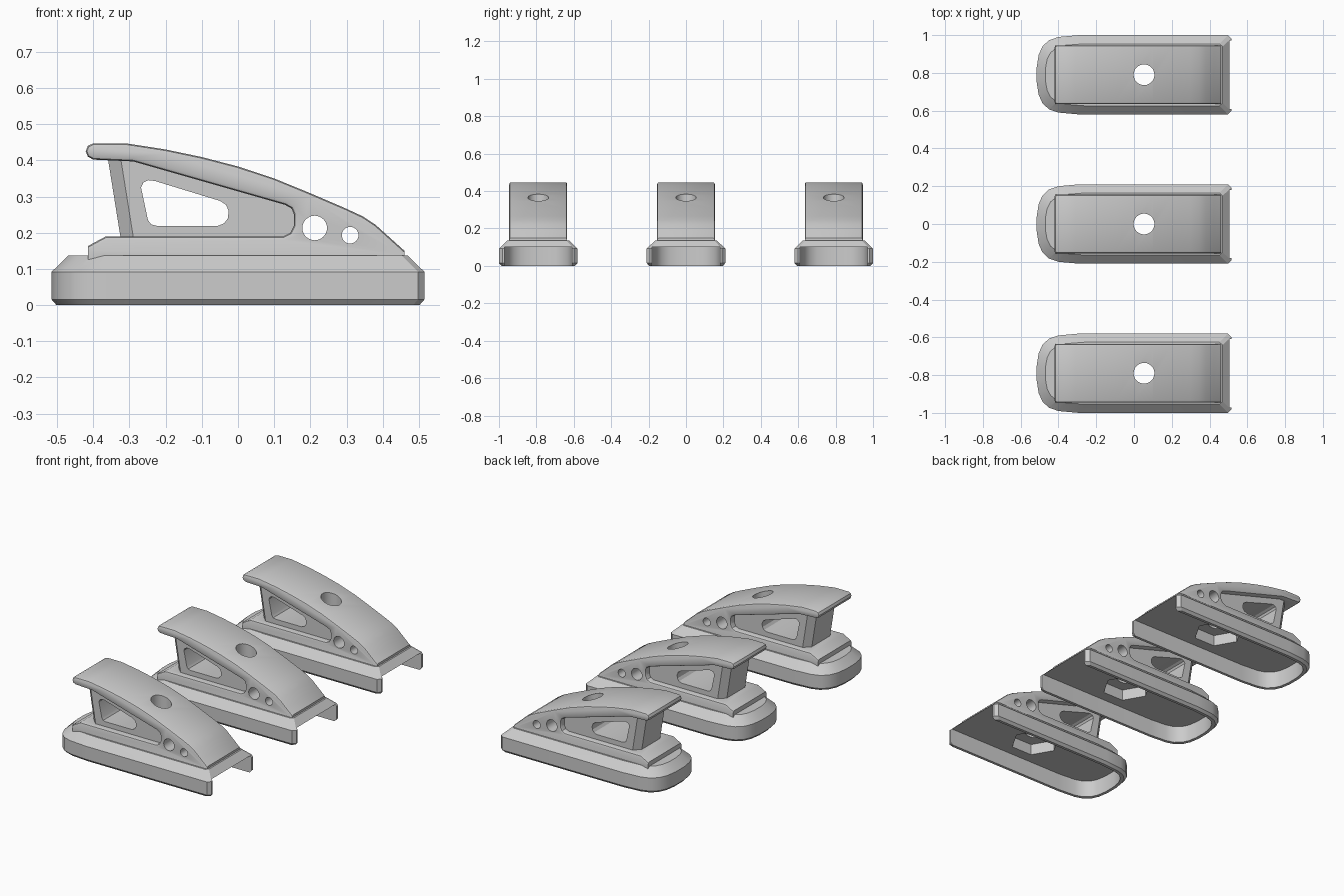
import bpy, bmesh
from math import cos, sin, pi, radians

if "Cube" in bpy.data.objects:
    bpy.data.objects.remove(bpy.data.objects["Cube"])


def loft(name, rings):
    """Closed solid through matching rings of points."""
    bm = bmesh.new()
    vs = [[bm.verts.new(p) for p in r] for r in rings]
    n = len(vs[0])
    bm.faces.new(vs[0])
    bm.faces.new(vs[-1])
    for a, b in zip(vs, vs[1:]):
        for i in range(n):
            j = (i + 1) % n
            bm.faces.new((a[i], a[j], b[j], b[i]))
    bmesh.ops.recalc_face_normals(bm, faces=bm.faces)
    me = bpy.data.meshes.new(name)
    bm.to_mesh(me)
    bm.free()
    ob = bpy.data.objects.new(name, me)
    bpy.context.collection.objects.link(ob)
    return ob


def prism_y(name, pts, w):
    return loft(name, [[(x, y, z) for x, z in pts] for y in (-w, w)])


def prism_z(name, pts, z0, z1):
    return loft(name, [[(x, y, z) for x, y in pts] for z in (z0, z1)])


def ngon(cx, cy, r, n):
    return [(cx + r * cos(2 * pi * i / n), cy + r * sin(2 * pi * i / n)) for i in range(n)]


def bevel(ob, test, offset, segments):
    bm = bmesh.new()
    bm.from_mesh(ob.data)
    edges = [e for e in bm.edges if test(e.verts[0].co, e.verts[1].co)]
    bmesh.ops.bevel(bm, geom=edges, offset=offset, segments=segments, profile=0.5,
                    affect='EDGES', clamp_overlap=True)
    bm.to_mesh(ob.data)
    bm.free()


def boolean(ob, other, op):
    m = ob.modifiers.new("cut", 'BOOLEAN')
    m.operation, m.object, m.solver = op, other, 'EXACT'
    bpy.context.view_layer.objects.active = ob
    bpy.ops.object.modifier_apply(modifier=m.name)
    bpy.data.objects.remove(other)


# Base: chamfered block, rounded at the -x end
half = [(.515, .192), (.497, .21), (-.29, .21), (-.40, .2), (-.45, .183),
        (-.485, .15), (-.505, .105), (-.515, .04)]
outline = half + [(x, -y) for x, y in reversed(half)]


def ring(inset, z):
    return [(x * (1 - inset / .515), y * (1 - inset / .21), z) for x, y in outline]


unit = loft("cleat", [ring(.013, 0), ring(0, .015), ring(0, .092), ring(.046, .137)])

# Channel under the base, open at the +x end
channel = [(.7 if x > .4 else x * .94, min(y, .21) * .86 if y > 0 else y * .86)
           for x, y in outline]
channel = [p for i, p in enumerate(channel) if i not in (0, len(channel) - 1)]
boolean(unit, prism_z("channel", channel, -.05, .1), 'DIFFERENCE')

# Outer shell: foot, curved hood and the deep side pocket
W = .155
shell_profile = [
    (-.415, .12), (-.415, .163), (-.365, .19), (.125, .19), (.145, .2), (.155, .22),
    (.155, .25), (.148, .267), (.13, .277), (-.29, .397), (-.40, .402), (-.415, .41),
    (-.421, .425), (-.415, .44), (-.40, .447), (-.31, .447), (-.2, .43), (-.1, .409),
    (0, .383), (.1, .35), (.2, .309), (.3, .266), (.345, .245), (.38, .222),
    (.42, .186), (.46, .15), (.46, .12)]
shell = prism_y("shell", shell_profile, W)
bevel(shell, lambda a, b: a.y * b.y > 0 and abs(a.y - b.y) < 1e-5
      and max(a.z, b.z) > .18, .011, 2)

# Web with strut, narrower than the shell
web = prism_y("web", [(-.362, .42), (-.322, .17), (.2, .17), (.2, .28), (-.25, .405)], .12)
bevel(web, lambda a, b: a.x < -.3 and b.x < -.3 and a.y * b.y > 0, .035, 1)
boolean(shell, web, 'UNION')
boolean(unit, shell, 'UNION')

# Window through the web
window = [(-.268, .325), (-.262, .338), (-.248, .345), (-.23, .343), (-.05, .288),
          (-.033, .277), (-.026, .26), (-.028, .24), (-.038, .226), (-.055, .219),
          (-.225, .219), (-.24, .223), (-.249, .235)]
boolean(unit, prism_y("window", window, .4), 'DIFFERENCE')

# Side holes, vertical bolt hole and nut pocket
for x, z, r in ((.212, .213, .034), (.31, .193, .023)):
    boolean(unit, prism_y("side_hole", ngon(x, z, r, 32), .4), 'DIFFERENCE')
boolean(unit, prism_z("bolt_hole", ngon(.053, 0, .055, 32), -.1, .6), 'DIFFERENCE')
boolean(unit, prism_z("nut_pocket", ngon(.053, 0, .135, 6), -.05, .165), 'DIFFERENCE')

bpy.ops.object.select_all(action='DESELECT')
unit.select_set(True)
bpy.context.view_layer.objects.active = unit
bpy.ops.object.shade_smooth_by_angle(angle=radians(25))

# Three copies in a row
unit.name = "cleat_middle"
for name, y in (("cleat_front", -.79), ("cleat_back", .79)):
    c = unit.copy()
    c.data = unit.data.copy()
    c.name = name
    c.location.y = y
    bpy.context.collection.objects.link(c)
